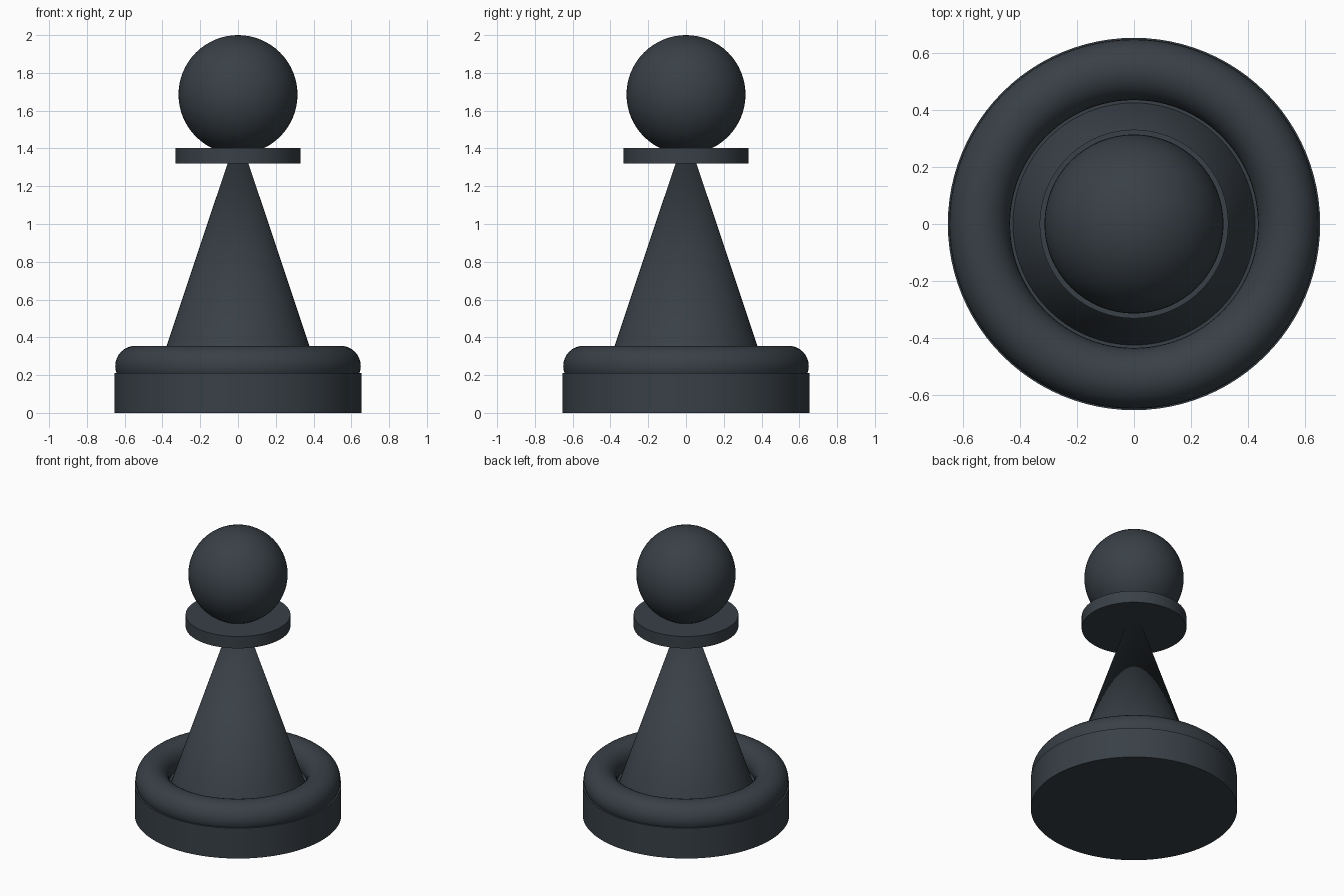
import bpy
import math

default = bpy.data.objects.get("Cube")
if default:
    bpy.data.objects.remove(default, do_unlink=True)

# Single dark slate colour
slate = bpy.data.materials.new("dark_slate")
slate.use_nodes = True
colour = (0.040, 0.051, 0.062, 1)
slate.diffuse_color = colour
slate.node_tree.nodes["Principled BSDF"].inputs["Base Color"].default_value = colour


def finish(name):
    """Name, colour and smooth the part that was just added."""
    part = bpy.context.object
    part.name = name
    part.data.materials.append(slate)
    bpy.ops.object.shade_smooth_by_angle(angle=math.radians(35))


def tapered(name, bottom_radius, top_radius, bottom, top):
    """Upright round part between two heights."""
    bpy.ops.mesh.primitive_cone_add(
        vertices=96, radius1=bottom_radius, radius2=top_radius,
        depth=top - bottom, location=(0, 0, (bottom + top) / 2))
    finish(name)


# Base disc and the rounded ring lying on it
tapered("base_disc", 0.655, 0.655, 0, 0.212)
bpy.ops.mesh.primitive_torus_add(
    major_segments=96, minor_segments=32,
    major_radius=0.543, minor_radius=0.107, location=(0, 0, 0.248))
finish("base_ring")

# Conical body, its tip hidden in the head
tapered("body", 0.43, 0, 0.2, 1.486)

# Flat collar and round head
tapered("collar", 0.332, 0.332, 1.32, 1.403)
bpy.ops.mesh.primitive_uv_sphere_add(
    segments=64, ring_count=32, radius=0.315, location=(0, 0, 1.685))
finish("head")
